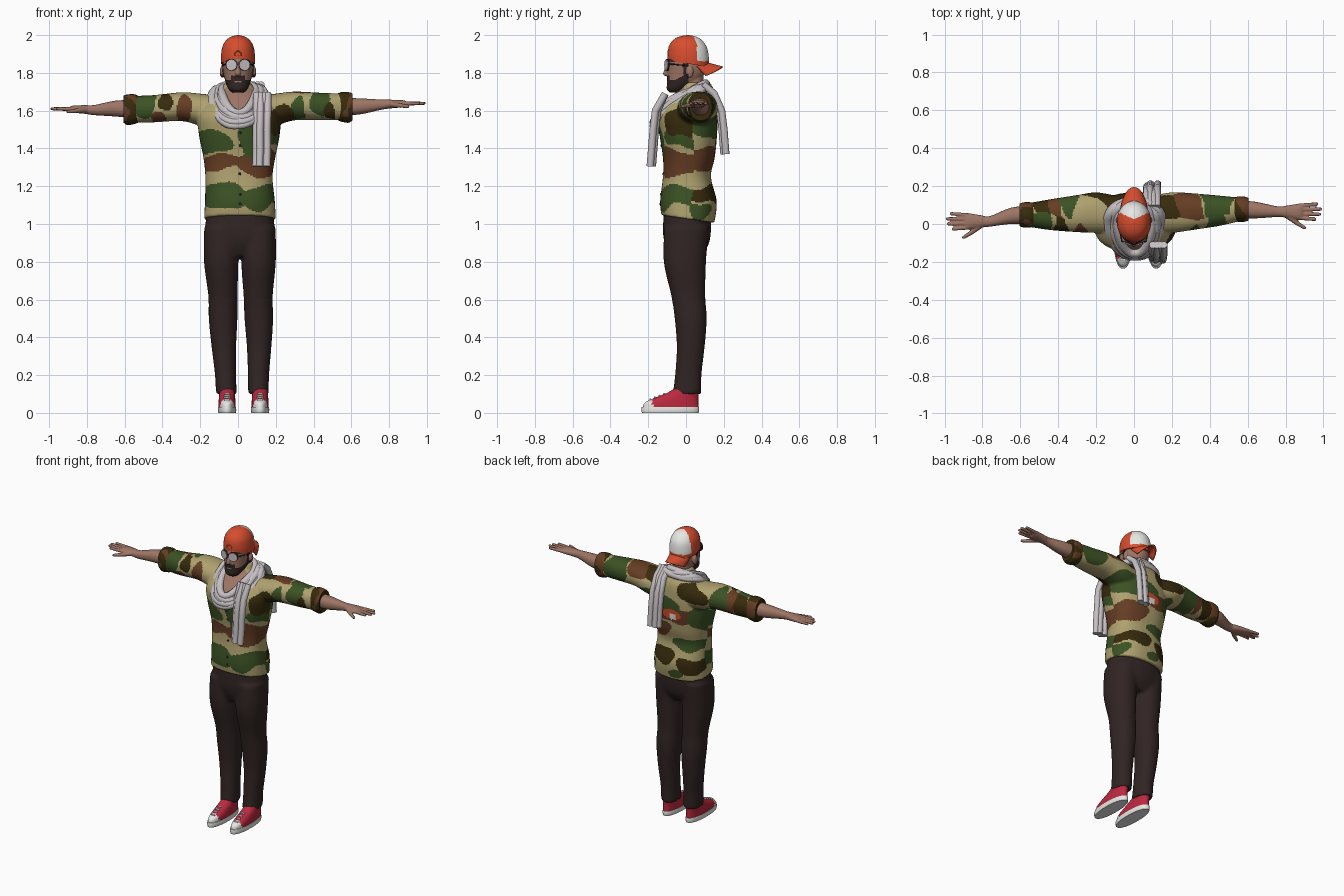
import bpy, bmesh, math
from mathutils import Vector, Matrix, noise

if "Cube" in bpy.data.objects:
    bpy.data.objects.remove(bpy.data.objects["Cube"], do_unlink=True)


def material(name, *rgb):
    m = bpy.data.materials.new(name)
    m.use_nodes = True
    m.diffuse_color = (*rgb, 1)
    m.node_tree.nodes["Principled BSDF"].inputs["Base Color"].default_value = (*rgb, 1)
    return m


tan = material("tan cloth", .43, .36, .16)
green = material("green cloth", .045, .085, .018)
brown = material("brown cloth", .13, .047, .017)
olive = material("dark olive cloth", .038, .024, .004)
skin = material("skin", .34, .18, .13)
dark = material("dark brown", .03, .018, .017)
orange = material("orange", .68, .075, .028)
white = material("white", .82, .82, .8)
grey = material("pale grey cloth", .56, .52, .54)
red = material("red canvas", .5, .022, .05)


def loft(bm, rings, axis="z", sides=40, power=2.2, steps=5):
    """Skin of rings (t, u, v, radius_u, radius_v), smoothly interpolated along t."""
    pts = [Vector(r) for r in rings]
    path = []
    for i in range(len(pts) - 1):
        a, b, c, d = pts[max(i - 1, 0)], pts[i], pts[i + 1], pts[min(i + 2, len(pts) - 1)]
        for k in range(steps):
            f = k / steps
            path.append((b * 2 + (c - a) * f + (a * 2 - b * 5 + c * 4 - d) * f ** 2
                         + (b * 3 - a - c * 3 + d) * f ** 3) / 2)
    path.append(pts[-1])
    loops = []
    for t, u, v, ru, rv in path:
        loop = []
        for k in range(sides):
            ang = math.tau * k / sides
            cs, sn = math.cos(ang), math.sin(ang)
            p = u + ru * math.copysign(abs(cs) ** (2 / power), cs)
            q = v + rv * math.copysign(abs(sn) ** (2 / power), sn)
            loop.append(bm.verts.new({"z": (p, q, t), "x": (t, p, q)}[axis]))
        loops.append(loop)
    for lo, hi in zip(loops, loops[1:]):
        for k in range(sides):
            n = (k + 1) % sides
            bm.faces.new((lo[k], lo[n], hi[n], hi[k]))
    bm.faces.new(loops[0][::-1])
    bm.faces.new(loops[-1])


def ball(bm, centre, size):
    m = Matrix.Translation(centre) @ Matrix.Diagonal((*size, 1))
    bmesh.ops.create_uvsphere(bm, u_segments=16, v_segments=10, radius=1, matrix=m)


def capsule(bm, a, b, ra, rb):
    a, b = Vector(a), Vector(b)
    turn = (b - a).to_track_quat("Z", "Y").to_matrix().to_4x4()
    bmesh.ops.create_cone(bm, cap_ends=True, segments=14, radius1=ra, radius2=rb,
                          depth=(b - a).length, matrix=Matrix.Translation((a + b) / 2) @ turn)
    ball(bm, a, (ra, ra, ra))
    ball(bm, b, (rb, rb, rb))


def finish(bm, name, mats, voxel=0, rule=None, relax=3):
    """Make the object; optionally fuse its pieces and colour faces by a rule."""
    bmesh.ops.recalc_face_normals(bm, faces=bm.faces)
    me = bpy.data.meshes.new(name)
    bm.to_mesh(me)
    bm.free()
    ob = bpy.data.objects.new(name, me)
    bpy.context.collection.objects.link(ob)
    if voxel:
        mod = ob.modifiers.new("Fuse", "REMESH")
        mod.mode, mod.voxel_size = "VOXEL", voxel
        mod = ob.modifiers.new("Relax", "SMOOTH")
        mod.factor, mod.iterations = .5, relax
        deps = bpy.context.evaluated_depsgraph_get()
        me = bpy.data.meshes.new_from_object(ob.evaluated_get(deps))
        ob.modifiers.clear()
        ob.data = me
    me.materials.clear()
    for m in mats:
        me.materials.append(m)
    for f in me.polygons:
        f.material_index = mats.index(rule(f.center)) if rule else 0
    bpy.ops.object.select_all(action="DESELECT")
    ob.select_set(True)
    bpy.context.view_layer.objects.active = ob
    bpy.ops.object.shade_smooth_by_angle(angle=math.radians(50))
    return ob


def tube(name, pts, radius, mat, closed=False):
    cu = bpy.data.curves.new(name, "CURVE")
    cu.dimensions, cu.bevel_depth, cu.bevel_resolution, cu.use_fill_caps = "3D", radius, 3, True
    sp = cu.splines.new("POLY")
    sp.points.add(len(pts) - 1)
    for p, co in zip(sp.points, pts):
        p.co = (*co, 1)
    sp.use_cyclic_u, sp.use_smooth = closed, True
    cu.materials.append(mat)
    ob = bpy.data.objects.new(name, cu)
    bpy.context.collection.objects.link(ob)


# Camouflage patches: x, z, half width, half height
front_patches = {
    olive: [(.23, 1.55, .05, .09), (-.39, 1.65, .04, .05), (.5, 1.58, .03, .05)],
    green: [(-.14, 1.45, .11, .06), (.06, 1.45, .06, .08), (-.09, 1.14, .12, .065), (.12, 1.14, .12, .065),
            (-.5, 1.63, .06, .07), (.44, 1.63, .06, .07), (.3, 1.6, .045, .09), (.2, 1.46, .06, .05)],
    brown: [(-.1, 1.33, .13, .05), (.11, 1.33, .14, .08), (-.3, 1.6, .035, .08), (-.43, 1.56, .04, .03)]}
back_patches = {
    olive: [(-.16, 1.63, .12, .06), (.11, 1.16, .13, .045), (-.11, 1.11, .09, .05), (-.49, 1.63, .04, .1),
            (.15, 1.68, .08, .04)],
    green: [(.12, 1.53, .16, .065), (-.09, 1.25, .1, .04), (-.18, 1.44, .08, .09), (.44, 1.64, .08, .09),
            (.2, 1.07, .05, .04), (-.34, 1.6, .06, .09), (0, 1.06, .06, .03)],
    brown: [(.14, 1.35, .14, .07), (-.04, 1.46, .13, .06), (.28, 1.68, .08, .05), (-.42, 1.64, .04, .08)]}


def camouflage(c):
    if c.y < -.01 and 1.52 < c.z and abs(c.x) < min((c.z - 1.52) * .7, .085):
        return skin
    if c.y > .1 and (c.x / .07) ** 2 + ((c.z - 1.46) / .035) ** 2 < 1:
        return white if abs(c.x + .01) < .022 and c.z < 1.465 else orange
    p = c + noise.noise_vector(c * 7) * .04
    for mat, spots in (front_patches if p.y < .04 else back_patches).items():
        if any(((p.x - x) / w) ** 2 + ((p.z - z) / h) ** 2 < 1 for x, z, w, h in spots):
            return mat
    return tan


# Shirt: body and sleeves fused; right arm hangs slightly lower and further forward
arms = {"left": (1, 0, 0), "right": (-1, -.03, -.012)}
bm = bmesh.new()
loft(bm, [(1.028, .01, .01, .19, .14), (1.12, .01, .013, .185, .15), (1.25, .005, .005, .178, .127),
          (1.35, .007, .015, .19, .137), (1.48, .007, .012, .215, .153), (1.58, .005, .01, .215, .155),
          (1.66, .003, .035, .16, .12), (1.71, 0, .045, .095, .08), (1.75, 0, .045, .068, .06)], power=2.4)
for v in bm.verts:
    if v.co.z < 1.1:
        v.co.z -= v.co.y * (1.1 - v.co.z) * 2
for s, dy, dz in arms.values():
    loft(bm, [(s * .1, .05, 1.59, .1, .09), (s * .2, .06, 1.605, .107, .085),
              (s * .3, .065 + dy / 3, 1.625 + dz / 3, .098, .076),
              (s * .45, .07 + dy * .7, 1.622 + dz, .08, .072),
              (s * .57, .078 + dy, 1.62 + dz, .06, .07)], axis="x")
shirt = finish(bm, "camouflage_shirt", [tan, green, brown, olive, skin, orange, white], .0075, camouflage, 4)

# Shirt buttons
bm = bmesh.new()
for z in (1.1, 1.19, 1.28, 1.37, 1.45):
    spot = shirt.closest_point_on_mesh((.012, -.4, z))[1]
    ball(bm, spot, (.007, .004, .007))
finish(bm, "shirt_buttons", [dark])

# Rolled cuffs, forearms and hands
for side, (s, dy, dz) in arms.items():
    bm = bmesh.new()
    y, z = .078 + dy, 1.62 + dz
    loft(bm, [(s * .53, y, z, .06, .072), (s * .55, y, z, .067, .079), (s * .585, y, z - .003, .066, .081),
              (s * .605, y, z, .059, .072)], axis="x", steps=8)
    finish(bm, side + "_cuff", [brown, olive],
           rule=lambda c: olive if noise.noise(c * 12) > -.02 else brown)

    bm = bmesh.new()
    ty, tz = .065 + dy * 1.7, 1.637 + dz * 2.4
    loft(bm, [(s * .55, y, z, .048, .048), (s * .65, y - .005, z + .003, .043, .042),
              (s * .76, ty, tz - .005, .028, .027), (s * .81, ty, tz - .002, .033, .023),
              (s * .87, ty, tz, .042, .019), (s * .89, ty, tz, .038, .013)], axis="x")
    for k, reach in enumerate((.955, .98, .985, .965)):
        off = (k - 1.5) * .021
        capsule(bm, (s * .87, ty + off, tz), (s * reach, ty + off * 1.3, tz + .002), .0118, .009)
    capsule(bm, (s * .81, ty - .02, tz - .003), (s * .86, ty - .06, tz - .01), .017, .012)
    capsule(bm, (s * .86, ty - .06, tz - .01), (s * .9, ty - .085, tz - .014), .012, .009)
    finish(bm, side + "_arm", [skin], .005, relax=2)

# Trousers
bm = bmesh.new()
loft(bm, [(.83, .01, 0, .13, .085), (.89, .01, .004, .172, .115), (.96, .01, .005, .184, .127),
          (1.07, .01, .008, .176, .125)])
for s in (-1, 1):
    leg = [(.1, .062, .005, .055, .076), (.2, .066, .012, .056, .07), (.35, .075, .025, .065, .074),
           (.5, .079, .025, .076, .085), (.62, .08, .012, .077, .09), (.8, .089, -.006, .091, .112),
           (.98, .088, .003, .091, .118)]
    loft(bm, [(z, s * x + (max(.02, .05 - z * .0375) if s > 0 else 0), y, rx, ry) for z, x, y, rx, ry in leg])
finish(bm, "trousers", [dark], .01, relax=8)

# Canvas shoes with rubber soles, toe caps and laces
for side, x in (("left", .117), ("right", -.058)):
    bm = bmesh.new()
    loft(bm, [(0, x, -.083, .046, .15), (.015, x, -.083, .049, .153), (.032, x, -.083, .047, .151)], steps=2)
    finish(bm, side + "_sole", [white])
    bm = bmesh.new()
    loft(bm, [(.03, x, -.081, .045, .147), (.055, x, -.076, .045, .141), (.08, x, -.05, .043, .115),
              (.105, x, -.018, .041, .084), (.13, x, .002, .038, .062)])
    shoe = finish(bm, side + "_shoe", [red, white], rule=lambda c: white if c.y < -.178 else red)
    for k in range(4):
        row = []
        for n in range(5):
            spot = shoe.closest_point_on_mesh((x + (n - 2) * .013, -.2 + k * .022, .1 + k * .016))[1]
            row.append(spot + Vector((0, -.001, .001)))
        tube(side + "_lace", row, .0055, white)


# Head, neck, nose and ears, with a painted beard
def face(c):
    jaw = 1.69 + max(0, c.y + .065) * .65
    cheek = 1.762 + max(0, c.y + .06) * .5
    lips = abs(c.x) < .017 and abs(c.z - 1.754) < .004
    moustache = c.y < -.07 and abs(c.x) < .038 and 1.755 < c.z < 1.785
    sideburn = -.015 < c.y < .014 and 1.76 < c.z < 1.86 and abs(c.x) < .083
    beard = c.y < .012 and jaw < c.z < cheek
    brows = c.y < -.05 and 1.858 < c.z < 1.872 and abs(c.x) > .012
    return dark if (moustache or beard or sideburn or brows) and not lips else skin


bm = bmesh.new()
loft(bm, [(1.695, 0, -.055, .03, .03), (1.715, 0, -.05, .05, .052), (1.75, 0, -.02, .066, .08),
          (1.8, 0, 0, .076, .1), (1.86, 0, 0, .081, .1), (1.92, 0, .005, .072, .085)])
loft(bm, [(1.6, 0, .03, .075, .07), (1.68, 0, .03, .06, .06), (1.8, 0, .035, .055, .058)])
capsule(bm, (0, -.096, 1.84), (0, -.108, 1.797), .009, .014)
for s in (-1, 1):
    ball(bm, (s * .084, .02, 1.805), (.013, .02, .032))
finish(bm, "head", [skin, dark], .005, face, 2)

# Sunglasses
bm, frame = bmesh.new(), bmesh.new()
for s in (-1, 1):
    for target, r, y in ((bm, .0285, -.104), (frame, .031, -.1)):
        m = (Matrix.Translation((s * .034, y, 1.842)) @ Matrix.Rotation(s * .3, 4, "Z")
             @ Matrix.Rotation(math.pi / 2, 4, "X"))
        bmesh.ops.create_cone(target, cap_ends=True, segments=24, radius1=r, radius2=r, depth=.006, matrix=m)
    capsule(frame, (s * .064, -.09, 1.848), (s * .085, .01, 1.838), .004, .003)
capsule(frame, (-.012, -.106, 1.852), (.012, -.106, 1.852), .003, .003)
finish(bm, "lenses", [grey])
finish(frame, "glasses_frame", [dark])

# Cap worn backwards: dome with pale rear panel, strap arch at the front, and bill
bm = bmesh.new()
loft(bm, [(1.85, 0, .012, .089, .108), (1.89, 0, .012, .09, .109), (1.94, 0, .011, .082, .1),
          (1.975, 0, .01, .061, .074), (1.993, 0, .01, .034, .042), (2, 0, .01, .004, .005)],
     sides=72, steps=8, power=2.05)
for v in bm.verts:
    v.co.z -= v.co.y * (2 - v.co.z)
cap = finish(bm, "cap_dome", [orange, white],
             rule=lambda c: white if c.y > .025 + abs(c.x) * .45 and c.z > 1.862 else orange)
arch = [(.026 * math.cos(math.pi * k / 12), 1.892 + .026 * math.sin(math.pi * k / 12)) for k in range(13)]
tube("cap_strap_arch", [cap.closest_point_on_mesh((x, -.12, z))[1] for x, z in arch], .003, orange, True)
bm = bmesh.new()
bmesh.ops.create_grid(bm, x_segments=16, y_segments=8, size=1)
for v in bm.verts:
    u, t = v.co.x, (v.co.y + 1) / 2
    v.co = (.076 * u * (1 - t * .1), .01 + .1 * math.sqrt(1 - .75 * u * u) + .085 * t * math.sqrt(1 - .7 * u * u),
            1.856 - .022 * t - .05 * u * u * (.4 + .6 * t))
bill = finish(bm, "cap_bill", [orange])
bill.modifiers.new("Thickness", "SOLIDIFY").thickness = .008

# Scarf: open draped strands around the neck, one hanging end in front and one behind
for k in range(6):
    f = k / 5
    strand = []
    for n in range(48):
        a = math.tau * n / 48
        sn, cs = math.sin(a), math.cos(a)
        drop = ((1 + cs) / 2) ** 2
        strand.append((.005 + (.148 - f * .058) * math.copysign(abs(sn) ** .85, sn),
                       (.02 - cs * (.195 - f * .02)) if cs > 0 else .02 - cs * (.105 - f * .02),
                       1.715 + f * .022 - drop * (.195 - f * .05) + .006 * math.sin(a * 3 + k)))
    tube("scarf_loop", strand, .019 + .004 * (k % 2), grey, True)
for k in range(4):
    w = k * .019
    wave = .012 * (k % 2)
    tube("scarf_front_end", [(.1 + w, -.11, 1.69), (.1 + w, -.15 - wave, 1.6), (.097 + w, -.162 - wave, 1.5),
                             (.098 + w, -.17 - wave, 1.4), (.095 + w, -.178 - wave, 1.305)], .02, grey)
    tube("scarf_back_end", [(.065 + w, .09, 1.74), (.065 + w, .15, 1.69), (.066 + w, .178 + wave, 1.6),
                            (.067 + w, .19 + wave, 1.5), (.068 + w, .2 + wave, 1.37)], .019, grey)
